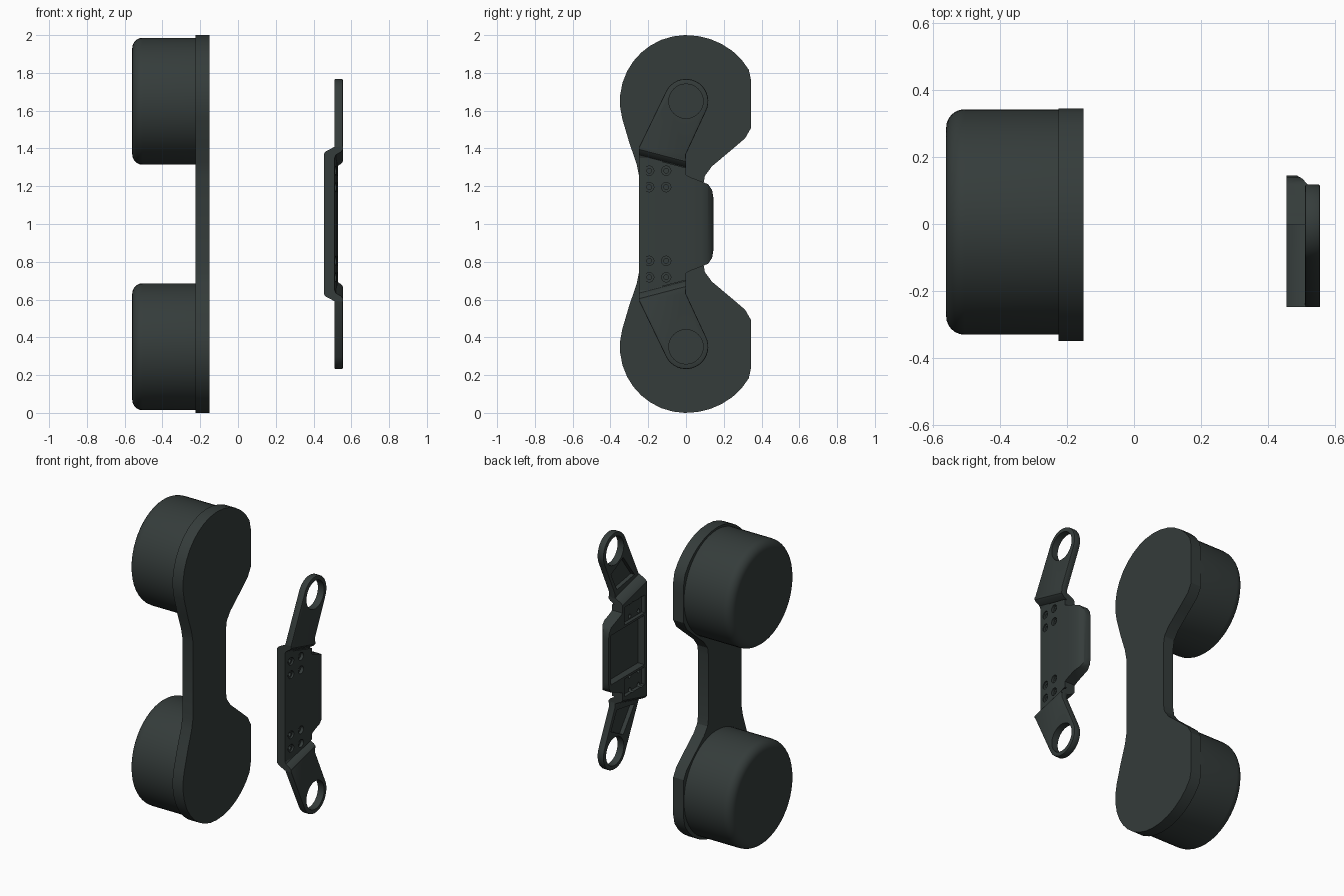
import bpy, bmesh
from math import sin, cos, radians
from mathutils import Vector

cube = bpy.data.objects.get("Cube")
if cube:
    bpy.data.objects.remove(cube, do_unlink=True)

mat = bpy.data.materials.new("dark green grey")
mat.use_nodes = True
colour = (0.035, 0.045, 0.043, 1)
mat.diffuse_color = colour
mat.node_tree.nodes["Principled BSDF"].inputs["Base Color"].default_value = colour


def make(name, bm):
    bmesh.ops.recalc_face_normals(bm, faces=bm.faces)
    mesh = bpy.data.meshes.new(name)
    bm.to_mesh(mesh)
    bm.free()
    mesh.materials.append(mat)
    ob = bpy.data.objects.new(name, mesh)
    bpy.context.collection.objects.link(ob)
    return ob


def along_x(a, b, t):
    return Vector((t, a, b))


def along_z(a, b, t):
    return Vector((b, a, t))


def loft(name, rings):
    # skins a stack of equal loops and caps both ends
    bm = bmesh.new()
    loops = [[bm.verts.new(p) for p in ring] for ring in rings]
    bm.faces.new(loops[0])
    bm.faces.new(loops[-1])
    n = len(loops[0])
    for low, high in zip(loops, loops[1:]):
        for i in range(n):
            j = (i + 1) % n
            bm.faces.new((low[i], low[j], high[j], high[i]))
    return make(name, bm)


def prism(name, pts, lo, hi, place=along_x):
    return loft(name, [[place(a, b, t) for a, b in pts] for t in (lo, hi)])


def arc(y, z, r, start, end, n):
    angles = [radians(start + (end - start) * i / n) for i in range(n + 1)]
    return [(y + r * cos(a), z + r * sin(a)) for a in angles]


def circle(y, z, r, n=32):
    return arc(y, z, r, 0, 360, n)[:-1]


def rect(y0, y1, z0, z1):
    return [(y0, z0), (y1, z0), (y1, z1), (y0, z1)]


def mirrored(upper):
    # closes an upper half outline with its reflection about mid height
    return upper + [(y, 2 - z) for y, z in reversed(upper)]


def bake(ob):
    graph = bpy.context.evaluated_depsgraph_get()
    mesh = bpy.data.meshes.new_from_object(ob.evaluated_get(graph))
    ob.modifiers.clear()
    ob.data = mesh


def boolean(ob, other, op="DIFFERENCE"):
    mod = ob.modifiers.new("cut", "BOOLEAN")
    mod.object, mod.operation, mod.solver = other, op, "EXACT"
    other.hide_render = True
    bpy.context.view_layer.update()
    bake(ob)
    bpy.data.objects.remove(other, do_unlink=True)


def bevel(ob, width):
    mod = ob.modifiers.new("soft edge", "BEVEL")
    mod.width, mod.segments, mod.limit_method = width, 2, "ANGLE"
    mod.angle_limit = radians(40)
    bpy.context.view_layer.update()
    bake(ob)


def smooth(ob, angle=35):
    bpy.ops.object.select_all(action="DESELECT")
    ob.select_set(True)
    bpy.context.view_layer.objects.active = ob
    bpy.ops.object.shade_smooth_by_angle(angle=radians(angle))


# Double round backing plate with a narrow neck
head = [(min(y * 1.08, 0.345) if y > 0 else y, z)
        for y, z in arc(0, 1.65, 0.35, -34, 195, 22)]
upper = [(0.09, 1.2), (0.10, 1.255), (0.137, 1.305), (0.25, 1.40)] + head
upper += [(-0.30, 1.43), (-0.262, 1.32), (-0.248, 1.25)]
smooth(prism("backing_plate", mirrored(upper), -0.225, -0.15), 25)

# Two round cups with a softened outer rim
rim = arc(-0.505, 0.281, 0.055, 90, 180, 6)
for name, z in (("upper_cup", 1.65), ("lower_cup", 0.35)):
    rings = [[along_x(y, h, x) for y, h in circle(0.006, z, r, 48)]
             for x, r in [(-0.22, 0.336)] + rim]
    smooth(loft(name, rings))

# Bracket body: outline trimmed by a crowned cross-section
outline = [(0.145, 1.14), (0.138, 1.18), (0.118, 1.21), (0.03, 1.245), (0, 1.26),
           (0, 1.297), (-0.248, 1.362)]
body = prism("bracket_body", mirrored(outline), 0.455, 0.56)
crown = [(-0.3, 0.4), (-0.3, 0.502), (-0.248, 0.51), (-0.15, 0.523), (-0.03, 0.53),
         (0.08, 0.53), (0.115, 0.52), (0.135, 0.502), (0.145, 0.485), (0.2, 0.4)]
boolean(body, prism("crown_helper", crown, 0, 2, along_z), "INTERSECT")

# Hollows in the inner side
boolean(body, prism("hollow_helper", rect(-0.225, 0.118, 0.84, 1.16), 0.4, 0.502))
for z0, z1 in ((1.175, 1.29), (0.71, 0.825)):
    boolean(body, prism("pad_helper", rect(-0.228, -0.02, z0, z1), 0.4, 0.478))

# Stepped screw holes
for y in (-0.195, -0.105):
    for z in (1.282, 1.195, 0.805, 0.718):
        boolean(body, prism("sink_helper", circle(y, z, 0.025, 16), 0.507, 0.6))
        boolean(body, prism("hole_helper", circle(y, z, 0.013, 16), 0.4, 0.6))
smooth(body)

# Arms with an eyelet, each with a slanted step down to the body
step = [(0.455, 1.352), (0.455, 1.372), (0.465, 1.385), (0.51, 1.408),
        (0.555, 1.41), (0.555, 1.395), (0.545, 1.382), (0.518, 1.366), (0.512, 1.352)]
arm_outline = [(-0.247, 1.395), (0, 1.331), (0, 1.37)]
arm_outline += arc(0, 1.65, 0.118, -27, 153, 18) + [(-0.247, 1.41)]
pocket = [(-0.2, 1.42), (-0.02, 1.39), (0.04, 1.51), (-0.085, 1.575)]

for side, flip in (("upper", False), ("lower", True)):
    def level(z):
        return 2 - z if flip else z

    def sheared(x, z, y):
        return Vector((x, y, level(z - 0.26 * (y + 0.248))))

    def placed(y, z, x):
        return Vector((x, y, level(z)))

    arm = prism(side + "_arm", arm_outline, 0.51, 0.555, placed)
    bevel(arm, 0.006)
    boolean(arm, prism("eyelet_helper", circle(0, 1.65, 0.091), 0.4, 0.6, placed))
    boolean(arm, prism("pocket_helper", pocket, 0.4, 0.537, placed))
    smooth(arm)
    smooth(prism(side + "_step", step, -0.248, 0.0, sheared))
